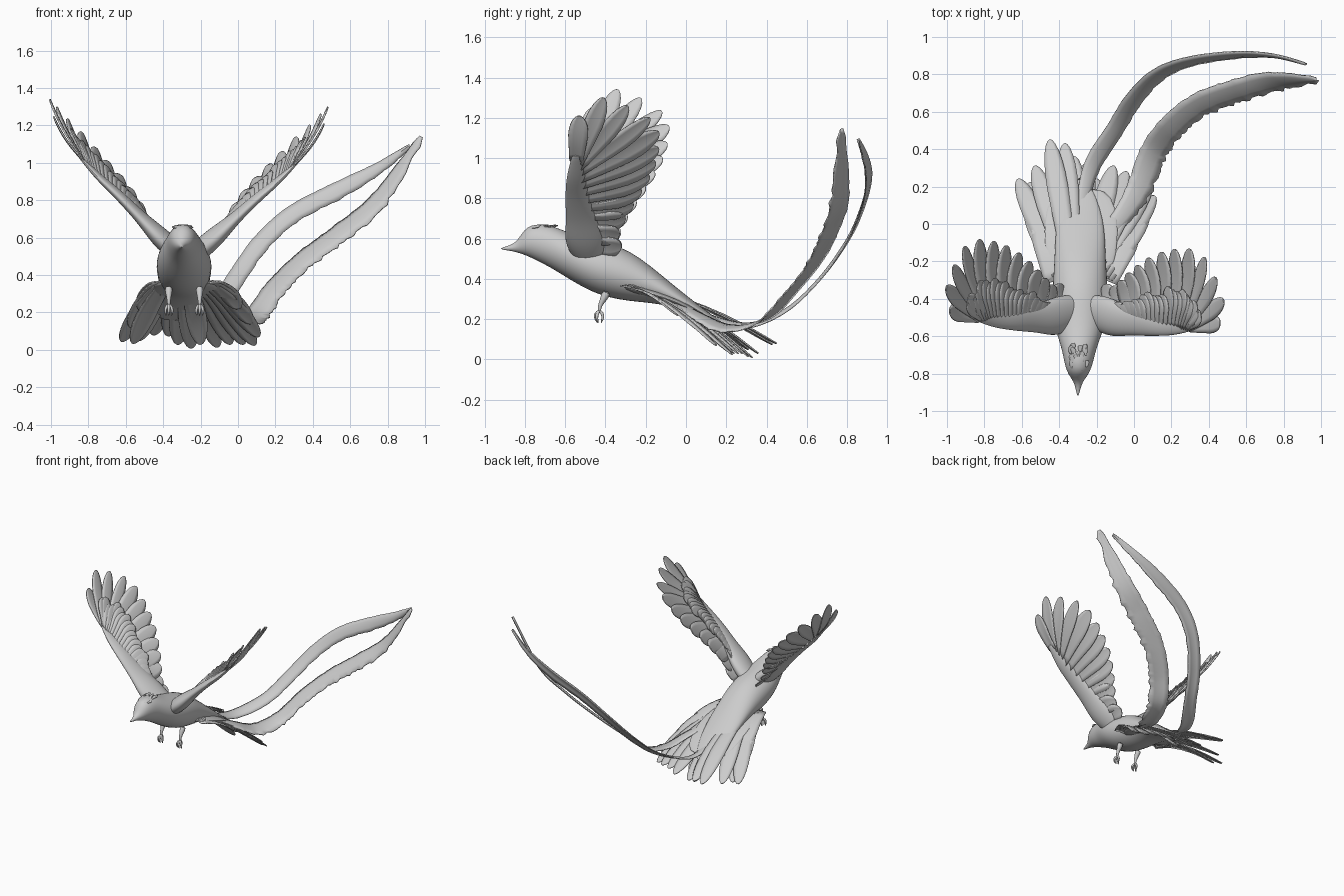
import bpy, bmesh, math, random
from mathutils import Vector as V

if "Cube" in bpy.data.objects:
    bpy.data.objects.remove(bpy.data.objects["Cube"])

random.seed(4)
grey = bpy.data.materials.new("plumage_grey")
grey.diffuse_color = (0.6, 0.6, 0.6, 1)
grey.use_nodes = True
grey.node_tree.nodes["Principled BSDF"].inputs["Base Color"].default_value = grey.diffuse_color


def finish(name, bm, thick=0, subsurf=0, angle=50):
    bmesh.ops.recalc_face_normals(bm, faces=bm.faces)
    me = bpy.data.meshes.new(name)
    bm.to_mesh(me)
    bm.free()
    me.materials.append(grey)
    ob = bpy.data.objects.new(name, me)
    bpy.context.collection.objects.link(ob)
    bpy.ops.object.select_all(action='DESELECT')
    ob.select_set(True)
    bpy.context.view_layer.objects.active = ob
    bpy.ops.object.shade_smooth_by_angle(angle=math.radians(angle))
    if thick:
        m = ob.modifiers.new("thickness", 'SOLIDIFY')
        m.thickness, m.offset = thick, 0
    if subsurf:
        ob.modifiers.new("smooth", 'SUBSURF').levels = subsurf
    return ob


def spline(pts, t):
    """Smooth curve through pts, t from 0 to 1."""
    f = min(max(t, 0), 0.99999) * (len(pts) - 1)
    i = int(f)
    u = f - i
    a, b, c, d = [V(pts[min(max(k, 0), len(pts) - 1)]) for k in (i - 1, i, i + 1, i + 2)]
    return 0.5 * (2 * b + (c - a) * u + (2 * a - 5 * b + 4 * c - d) * u * u
                  + (3 * b - a - 3 * c + d) * u ** 3)


def grid(bm, rows, closed=False):
    vs = [[bm.verts.new(p) for p in r] for r in rows]
    n = len(rows[0])
    for a, b in zip(vs, vs[1:]):
        for j in range(n if closed else n - 1):
            k = (j + 1) % n
            bm.faces.new((a[j], a[k], b[k], b[j]))
    return vs


def loft(bm, sections, n=20):
    """Closed skin over ellipses: (centre, side vector, up vector)."""
    rows = [[c + s * math.cos(2 * math.pi * k / n) + u * math.sin(2 * math.pi * k / n)
             for k in range(n)] for c, s, u in sections]
    vs = grid(bm, rows, True)
    bm.faces.new(vs[0])
    bm.faces.new(vs[-1])


def tube(bm, pts, radii, n=8):
    pts = [V(p) for p in pts]
    secs = []
    for i, p in enumerate(pts):
        d = (pts[min(i + 1, len(pts) - 1)] - pts[max(i - 1, 0)]).normalized()
        s = d.cross(V((0.3, 0.9, 0.1))).normalized()
        secs.append((p, s * radii[i], d.cross(s) * radii[i]))
    loft(bm, secs, n)


def feather(bm, root, tip, width, normal, bow=0.0, tilt=0.1, base=0.6):
    """Cambered blade with a rounded tip."""
    root, tip = V(root), V(tip)
    side = (tip - root).cross(normal).normalized()
    up = side.cross(tip - root).normalized()
    side = side + up * tilt
    rows = []
    for t in (0, .15, .3, .45, .6, .72, .82, .9, .96, .99, 1):
        w = base + (1 - base) * min(1, t / 0.6)
        if t > 0.6:
            w = math.sqrt(max(0.006, 1 - ((t - 0.6) / 0.4) ** 2.2))
        c = root.lerp(tip, t) + up * bow * math.sin(math.pi * t)
        rows.append([c + side * (width * w * k / 2) - up * (width * w * 0.05 * k * k)
                     for k in (-1, -.5, 0, .5, 1)])
    grid(bm, rows)


# Body, head and beak in one skin: y, centre z, half width, half height
bm = bmesh.new()
body = [(-.92, .55, .004, .004), (-.88, .553, .013, .012), (-.845, .558, .024, .024),
        (-.82, .572, .042, .047), (-.79, .588, .062, .073), (-.74, .582, .078, .092),
        (-.68, .565, .09, .105), (-.62, .535, .11, .112), (-.55, .5, .134, .12),
        (-.47, .467, .147, .132), (-.38, .442, .15, .137), (-.28, .415, .145, .127),
        (-.18, .375, .138, .094), (-.08, .325, .135, .06), (.02, .268, .125, .036),
        (.14, .195, .09, .016), (.25, .14, .03, .005)]
loft(bm, [(V((-.3 + .012 * min(1, (y + .92) * 2), y, z)), V((w, 0, 0)), V((0, 0, h)))
          for y, z, w, h in body])
finish("body", bm, subsurf=1)

# Short ruffled feathers on the crown
bm = bmesh.new()
for i in range(28):
    y = random.uniform(-.79, -.67)
    x = random.uniform(-.045, .045)
    z = .668 - 5 * x * x - 3 * max(0, -.73 - y) ** 2 - .08 * max(0, -.75 - y)
    feather(bm, (-.295 + x, y, z - .004), (-.295 + x * 1.2, y + .035, z + .002), .025, V((x * 4, 0, 1)))
finish("crown_feathers", bm, thick=.003)

# Wings: right side coordinates, mapped over to the left wing
arm = [(-.29, -.45, .46), (-.15, -.49, .58), (-.02, -.52, .70), (.10, -.54, .81),
       (.22, -.545, .91), (.33, -.545, 1.02)]
arm_size = [(.07, .05), (.108, .055), (.078, .034), (.06, .026), (.048, .018), (.02, .008)]
tips = [(.46, -.53, 1.21), (.48, -.41, 1.30), (.44, -.29, 1.26), (.38, -.18, 1.20),
        (.30, -.135, 1.13), (.22, -.135, 1.05), (.15, -.15, .98), (.08, -.18, .91),
        (.02, -.22, .84), (-.03, -.26, .77), (-.07, -.30, .70), (-.11, -.33, .62),
        (-.15, -.32, .56)]
arm_pos = [.93, .91, .88, .84, .8, .74, .67, .6, .53, .46, .38, .3, .2]


def place(p, left):
    p = V(p)
    if not left:
        return p
    t = max(0, (p.x + .17) / .65)
    return V((-.545 - p.x + .02 * t, p.y + .07 * t, p.z + .04 * t))


for side in ("right", "left"):
    left = side == "left"
    sx = -1 if left else 1
    normal = V((-.73 * sx, 0, .68))
    chord = V((-.08 * sx, 1, .08)).normalized()
    bm = bmesh.new()
    secs = []
    for i in range(16):
        t = i / 15
        s = spline([(a, b, 0) for a, b in arm_size], t)
        secs.append((place(spline(arm, t), left), chord * s.x, normal * s.y))
    loft(bm, secs, 16)
    finish(side + "_wing_arm", bm, subsurf=1)

    bm = bmesh.new()
    for i, (tip, u) in enumerate(zip(tips, arm_pos)):
        root = place(spline(arm, u), left)
        feather(bm, root, place(tip, left), .098 if i < 4 else .128, normal,
                bow=-.012, tilt=.06 * sx, base=.7)
    finish(side + "_flight_feathers", bm, thick=.007)

    # One overlapping row on top of the flight feathers
    bm = bmesh.new()
    for i in range(2, 24):
        k = i / 2
        j = min(int(k), 11)
        tip = V(tips[j]).lerp(V(tips[j + 1]), k - j)
        root = spline(arm, arm_pos[j] + (arm_pos[j + 1] - arm_pos[j]) * (k - j))
        end = root.lerp(tip, random.uniform(.4, .52))
        feather(bm, place(root, left) + normal * .008, place(end, left) + normal * .022,
                .095, normal, bow=.006, tilt=.06 * sx)
    finish(side + "_covert_feathers", bm, thick=.006)

# Flat feathered base that spreads from the flanks into the tail
bm = bmesh.new()
loft(bm, [(V((-.283, y, z)), V((w, 0, 0)), V((0, .4 * h, h)))
          for y, z, w, h in [(-.33, .37, .11, .02), (-.26, .35, .165, .022), (-.16, .325, .19, .02),
                             (-.04, .285, .2, .016), (.08, .22, .19, .012), (.2, .15, .14, .006)]], 24)
finish("tail_base", bm, subsurf=1)

# Tail fan, from the left flank round to the right flank
bm = bmesh.new()
tail = [(-.51, .02, .21), (-.57, .13, .12), (-.62, .24, .045), (-.56, .22, .035),
        (-.53, .31, .05), (-.45, .45, .08), (-.37, .43, .075), (-.32, .36, .03),
        (-.25, .33, .01), (-.20, .24, .03), (-.11, .31, .015), (-.04, .28, .03),
        (.03, .26, .03), (.09, .23, .025), (.11, .15, .07), (.07, .07, .14), (.0, -.04, .22)]
for i, tip in enumerate(tail):
    k = i / (len(tail) - 1) * 2 - 1
    root = (-.283 + .155 * k, -.31 + .1 * (1 - k * k), .365)
    feather(bm, root, tip, .112, V((.15 * k, .5, .85)), bow=.03, tilt=.06, base=.7)
finish("tail_fan", bm, thick=.007)


# Long tail streamers: ribbons that turn as they rise
def streamer(name, pts, w0, w1, width, ragged, taper):
    bm = bmesh.new()
    rows, n = [], 90
    for i in range(n + 1):
        t = i / n
        p = spline(pts, t)
        d = (spline(pts, t + .01) - spline(pts, t - .01)).normalized()
        w = V(w0).lerp(V(w1), min(1, t * 1.3))
        w = (w - d * w.dot(d)).normalized()
        n_up = w.cross(d)
        h = width / 2 * min(1, .5 + t * 2) * (1 if t < taper else 1 - .85 * ((t - taper) / (1 - taper)) ** 1.4)
        tooth = ragged * ((i % 5) / 5 + random.uniform(-.5, .5)) * min(1, t * 3)
        rows.append([p - w * (h + tooth * .3), p - w * h * .5 + n_up * .006, p + n_up * .01,
                     p + w * h * .5 + n_up * .006, p + w * (h + tooth)])
    grid(bm, rows)
    finish(name, bm, thick=.007)


streamer("far_streamer",
         [(-.28, -.05, .30), (-.27, .14, .20), (-.22, .32, .17), (-.10, .51, .25),
          (0, .67, .40), (.13, .80, .58), (.30, .87, .73), (.55, .905, .86),
          (.75, .90, .97), (.92, .86, 1.09)],
         (.85, -.5, -.1), (.45, -.3, -.7), .098, .004, .75)
streamer("near_streamer",
         [(-.20, -.12, .32), (-.06, .05, .22), (.03, .2, .155), (.10, .38, .19),
          (.20, .52, .33), (.35, .64, .48), (.55, .715, .63), (.75, .765, .80), (.98, .775, 1.14)],
         (.85, -.5, -.1), (.55, -.7, -.4), .135, .016, .84)

# Short legs and curled feet
for side, x in (("right", -.205), ("left", -.37)):
    bm = bmesh.new()
    tube(bm, [(x, -.39, .34), (x, -.41, .30), (x, -.43, .265), (x, -.43, .235)],
         [.028, .018, .01, .01])
    for dx, dy in ((-.02, -.014), (0, -.022), (.02, -.014), (0, .018)):
        tube(bm, [(x, -.43, .243), (x + dx * .8, -.43 + dy * .9, .228),
                  (x + dx, -.43 + dy, .205), (x + dx * .7, -.43 + dy * .4, .18)],
             [.009, .009, .008, .002])
    finish(side + "_leg", bm, subsurf=1)
